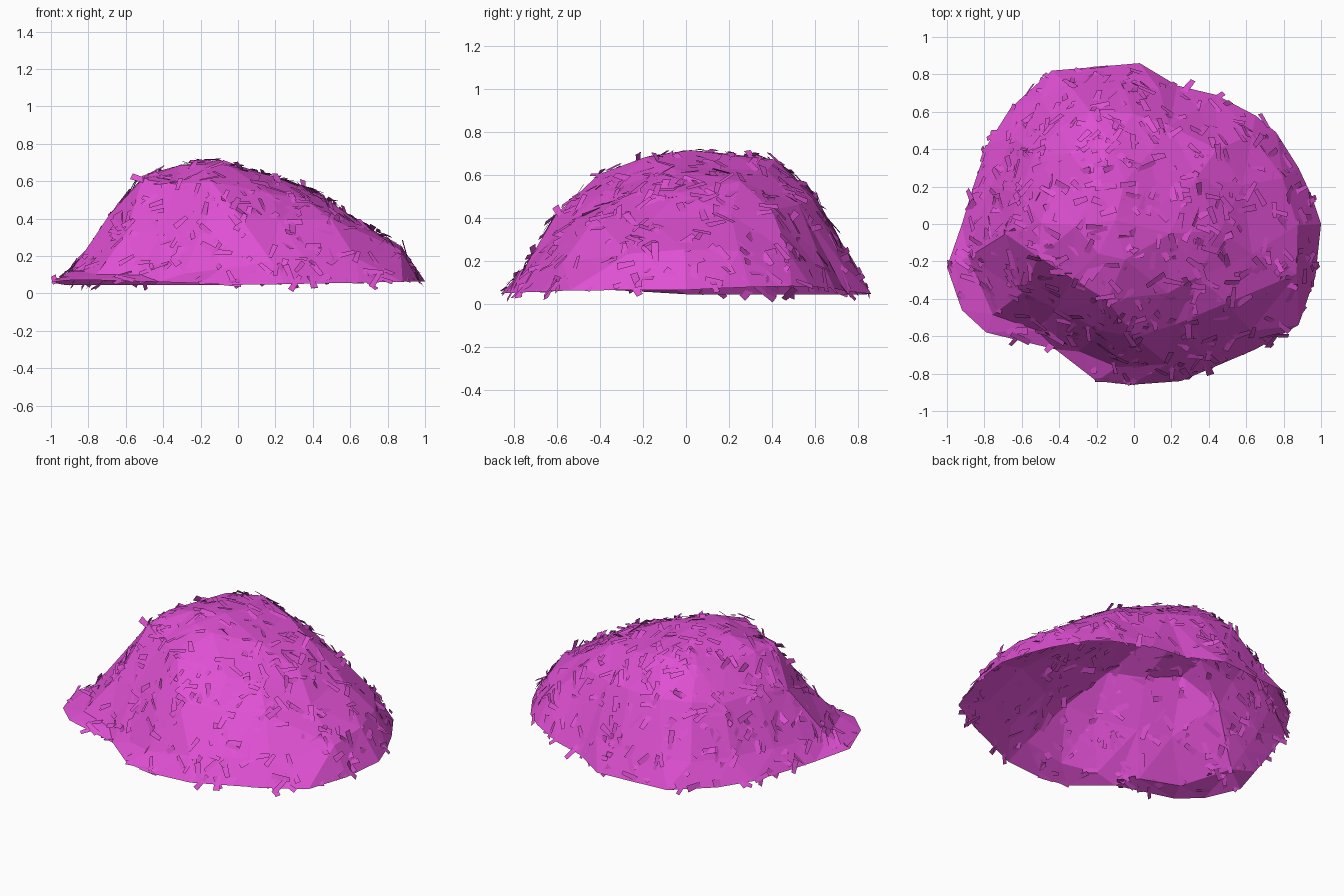
import bpy
import math
import random
from mathutils import Vector, Matrix
from mathutils.geometry import delaunay_2d_cdt

random.seed(7)
if "Cube" in bpy.data.objects:
    bpy.data.objects.remove(bpy.data.objects["Cube"], do_unlink=True)

# Single flat colour
magenta = bpy.data.materials.new("magenta")
magenta.use_nodes = True
colour = (0.74, 0.08, 0.65, 1)
magenta.diffuse_color = colour
bsdf = magenta.node_tree.nodes["Principled BSDF"]
bsdf.inputs["Base Color"].default_value = colour
bsdf.inputs["Roughness"].default_value = 0.9

# Ground outline of the mound, counter-clockwise
RIM = [(1, 0), (.95, .15), (.88, .3), (.76, .49), (.65, .58), (.44, .69),
       (.23, .74), (.03, .86), (-.2, .84), (-.44, .82), (-.66, .62),
       (-.78, .43), (-.86, .2), (-.92, 0), (-1, -.23), (-.92, -.46),
       (-.79, -.58), (-.42, -.67), (-.2, -.84), (-.02, -.86), (.25, -.84),
       (.65, -.67), (.88, -.54), (.97, -.28)]
CENTRE = Vector((-.1, .02))
RINGS = [(.9, 20), (.7, 16), (.5, 12), (.26, 7)]
# Heights on those rings in eight directions: E, NE, N, NW, W, SW, S, SE
HEIGHTS = [(.25, .39, .50, .61), (.25, .45, .59, .68), (.18, .49, .66, .71),
           (.19, .47, .63, .70), (.15, .45, .65, .70), (.10, .30, .59, .70),
           (.12, .40, .62, .70), (.20, .40, .52, .64)]
TOP_Z = .715


def rim_height(x, y):
    """The edge lifts a little towards two opposite corners."""
    return .045 + .02 * max(0, x) + .06 * max(0, x * y)


def rim_radius(angle):
    """Distance from the centre to the outline in one direction."""
    d = Vector((math.cos(angle), math.sin(angle)))
    for a, b in zip(RIM, RIM[1:] + RIM[:1]):
        a, b = Vector(a) - CENTRE, Vector(b) - CENTRE
        e = b - a
        den = d.cross(e)
        if abs(den) > 1e-9:
            r, s = a.cross(e) / den, a.cross(d) / den
            if r > 0 and -1e-6 <= s <= 1 + 1e-6:
                return r
    return 0.9


def ring_height(angle, ring):
    f = (angle / (math.pi / 4)) % 8
    i = int(f) % 8
    u = f - int(f)
    return HEIGHTS[i][ring] * (1 - u) + HEIGHTS[(i + 1) % 8][ring] * u


def make_object(name, verts, faces):
    mesh = bpy.data.meshes.new(name)
    mesh.from_pydata(verts, [], faces)
    mesh.materials.append(magenta)
    obj = bpy.data.objects.new(name, mesh)
    bpy.context.collection.objects.link(obj)


# Mound: an open faceted shell over jittered rings
points = [Vector((x, y, rim_height(x, y))) for x, y in RIM]
for ring, (t, count) in enumerate(RINGS):
    for k in range(count):
        ang = 2 * math.pi * (k + random.uniform(-.25, .25) + ring * .5) / count
        r = rim_radius(ang) * (t + random.uniform(-.02, .02))
        z = ring_height(ang, ring) + random.uniform(-.015, .015)
        points.append(Vector((CENTRE.x + r * math.cos(ang),
                              CENTRE.y + r * math.sin(ang), z)))
points.append(Vector((CENTRE.x, CENTRE.y, TOP_Z)))
outline = list(range(len(RIM)))
flat, _, tris, origin, _, _ = delaunay_2d_cdt(
    [p.xy for p in points], [], [outline], 1, 1e-5)
shell = [Vector((c.x, c.y, points[o[0]].z if o else rim_height(c.x, c.y)))
         for c, o in zip(flat, origin)]
faces = []
for tri in tris:
    a, b, c = (shell[i] for i in tri)
    faces.append(list(tri) if (b - a).cross(c - a).z > 0 else list(tri)[::-1])
make_object("mound_shell", shell, faces)

# Loose flakes: small tapered strips lying nearly flat on the shell
areas = [(shell[b] - shell[a]).cross(shell[c] - shell[a]).length
         for a, b, c in faces]
verts, strips = [], []
while len(strips) < 600:
    a, b, c = (shell[i] for i in random.choices(faces, areas)[0])
    u, v = random.random(), random.random()
    if u + v > 1:
        u, v = 1 - u, 1 - v
    spot = a + (b - a) * u + (c - a) * v
    normal = (b - a).cross(c - a).normalized()
    frame = (Matrix.Translation(spot + normal * random.uniform(-.008, .014))
             @ normal.to_track_quat('Z', 'Y').to_matrix().to_4x4()
             @ Matrix.Rotation(random.uniform(0, 2 * math.pi), 4, 'Z')
             @ Matrix.Rotation(random.gauss(0, .2), 4, 'Y')
             @ Matrix.Rotation(random.gauss(0, .2), 4, 'X'))
    length, width = random.uniform(.038, .06), random.uniform(.014, .021)
    corners = [frame @ Vector((x * length, y * width, 0))
               for x, y in ((-1, -.7), (1, -1), (1, 1), (-1, .7))]
    if all(p.z > 0 and abs(p.x) < 1 and abs(p.y) < .87 for p in corners):
        base = len(verts)
        verts += corners
        strips.append([base, base + 1, base + 2, base + 3])
make_object("loose_flakes", verts, strips)
